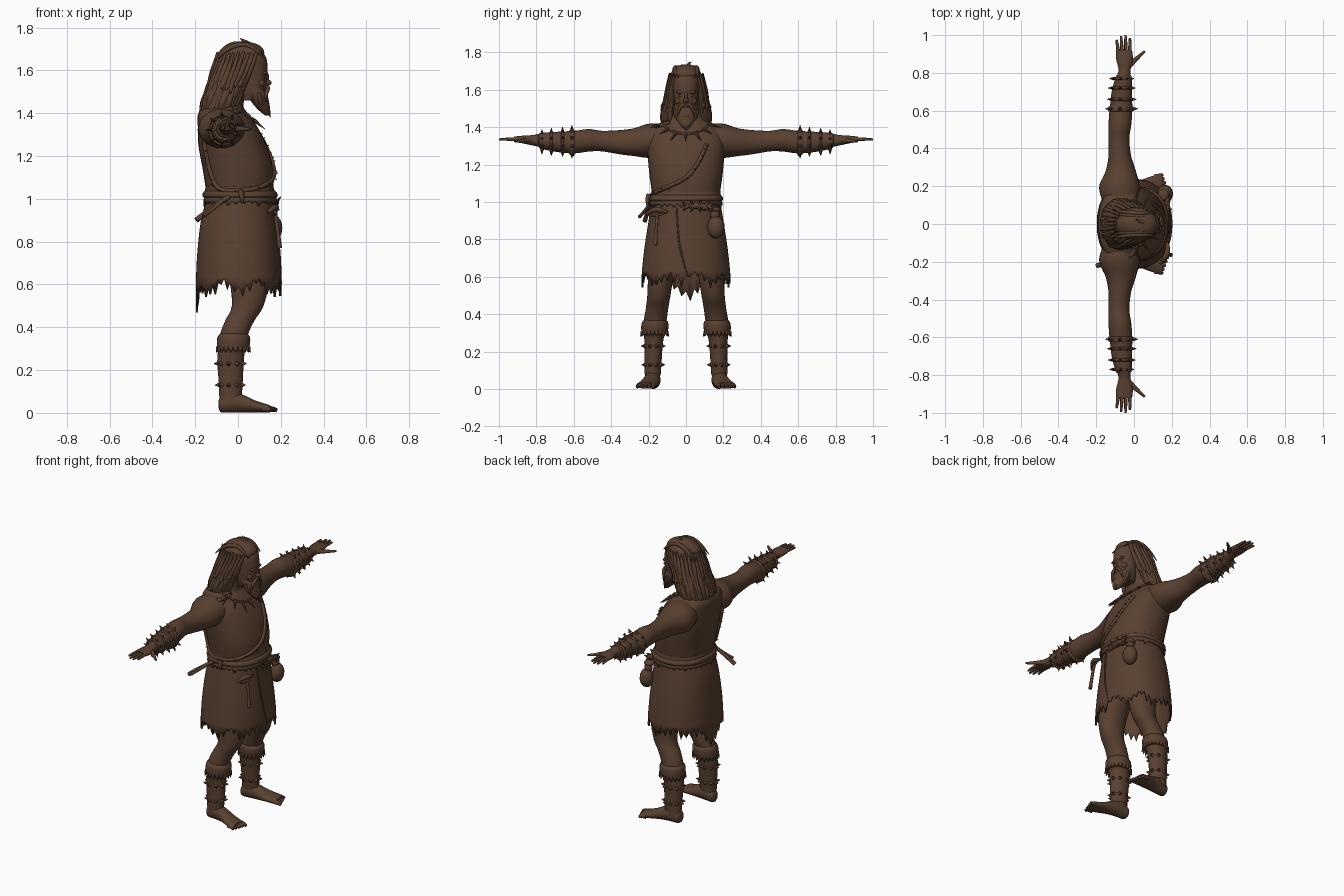
import bpy, bmesh, math, random
from mathutils import Vector
from mathutils.bvhtree import BVHTree

random.seed(4)
if "Cube" in bpy.data.objects:
    bpy.data.objects.remove(bpy.data.objects["Cube"])

U = 0.01  # all part sizes are in hundredths
brown = bpy.data.materials.new("weathered_brown")
brown.use_nodes = True
tone = (0.1, 0.052, 0.03, 1)
brown.diffuse_color = tone
brown.node_tree.nodes["Principled BSDF"].inputs["Base Color"].default_value = tone
parts = []


def finish(name, bm):
    bmesh.ops.recalc_face_normals(bm, faces=bm.faces)
    mesh = bpy.data.meshes.new(name)
    bm.to_mesh(mesh)
    bm.free()
    mesh.materials.append(brown)
    ob = bpy.data.objects.new(name, mesh)
    bpy.context.collection.objects.link(ob)
    parts.append(ob)
    return ob


def smooth_rows(rows, steps):
    """Catmull-Rom interpolation between cross-sections."""
    rows = [Vector(r) for r in rows]
    out = []
    for i in range(len(rows) - 1):
        a, b, c, d = rows[max(i - 1, 0)], rows[i], rows[i + 1], rows[min(i + 2, len(rows) - 1)]
        for k in range(steps):
            t = k / steps
            out.append(b + (c - a) * (t / 2) + (a * 2 - b * 5 + c * 4 - d) * (t * t / 2)
                       + (b * 3 - a - c * 3 + d) * (t ** 3 / 2))
    return out + [rows[-1]]


def power(v, p):
    return math.copysign(abs(v) ** p, v)


def point(axis, t, a, b):
    return Vector({"X": (t, a, b), "Y": (a, t, b), "Z": (a, b, t)}[axis]) * U


def loft(name, axis, rows, n=28, p=1, caps=True, hem=None):
    """Rows are (position, centre a, centre b, radius a, radius b)."""
    bm = bmesh.new()
    rings = []
    for t, a, b, ra, rb in smooth_rows(rows, 4):
        ring = []
        for i in range(n):
            w = math.tau * i / n
            ring.append(bm.verts.new(point(axis, t, a + ra * power(math.cos(w), p), b + rb * power(math.sin(w), p))))
        rings.append(ring)
    for low, high in zip(rings, rings[1:]):
        for i in range(n):
            j = (i + 1) % n
            bm.faces.new((low[i], low[j], high[j], high[i]))
    if caps:
        bm.faces.new(rings[0])
        bm.faces.new(rings[-1])
    if hem:
        for i, v in enumerate(rings[0]):
            v.co.z += hem(i, math.tau * i / n) * U
    return finish(name, bm)


def tubes(name, paths, cyclic=False):
    """Each path is (points, radii)."""
    cu = bpy.data.curves.new(name, "CURVE")
    cu.dimensions = "3D"
    cu.bevel_depth = U
    cu.bevel_resolution = 2
    cu.use_fill_caps = True
    cu.resolution_u = 5
    for pts, radii in paths:
        s = cu.splines.new("NURBS")
        s.points.add(len(pts) - 1)
        for q, co, r in zip(s.points, pts, radii):
            q.co = (*(Vector(co) * U), 1)
            q.radius = r
        s.order_u = 3
        s.use_endpoint_u = not cyclic
        s.use_cyclic_u = cyclic
    ob = bpy.data.objects.new(name, cu)
    bpy.context.collection.objects.link(ob)
    mesh = bpy.data.meshes.new_from_object(ob.evaluated_get(bpy.context.evaluated_depsgraph_get()))
    bpy.data.objects.remove(ob)
    bm = bmesh.new()
    bm.from_mesh(mesh)
    return finish(name, bm)


def spikes(name, items, n=7):
    """Cones: (base, direction, radius, length)."""
    bm = bmesh.new()
    for pos, way, r, length in items:
        way = Vector(way).normalized()
        made = bmesh.ops.create_cone(bm, cap_ends=True, segments=n, radius1=r * U, radius2=r * U / 8, depth=length * U)
        rot = way.to_track_quat("Z", "Y")
        for v in made["verts"]:
            v.co = rot @ v.co + (Vector(pos) + way * length / 2) * U
    return finish(name, bm)


def blobs(name, items):
    """Ellipsoids: (centre, radii)."""
    bm = bmesh.new()
    for pos, radii in items:
        for v in bmesh.ops.create_uvsphere(bm, u_segments=16, v_segments=10, radius=1)["verts"]:
            v.co = (Vector(a * b for a, b in zip(v.co, radii)) + Vector(pos)) * U
    return finish(name, bm)


def band_spikes(axis, t, a, b, ra, rb, count, r, length):
    out = []
    for i in range(count):
        w = math.tau * (i + 0.5) / count
        pos = point(axis, t, a + ra * math.cos(w), b + rb * math.sin(w)) / U
        out.append((pos, point(axis, 0, math.cos(w), math.sin(w)), r, length))
    return out


# Torso and garments
torso = loft("torso", "Z", [(92, 1.5, 0, 15, 18), (104, .8, 0, 15.8, 18.2), (114, 0, 0, 16.5, 19.5),
                            (125, -2.5, 0, 16, 20.5), (134, -5, 0, 13.8, 21), (140, -7, 0, 11.5, 18),
                            (144, -6, 0, 8.5, 11), (152, -1, 0, 6, 6)], p=.88)
shape = bmesh.new()
shape.from_mesh(torso.data)
surface = BVHTree.FromBMesh(shape)
shape.free()


def on_body(p, lift=0.3):
    co, normal, _, _ = surface.find_nearest(Vector(p) * U)
    return co / U + normal * lift, normal


def skirt_hem(i, w):
    return -7 * max(0, -math.cos(w)) ** 10 - (i % 2) * random.uniform(2, 6) + 2 * math.sin(i * .6)


skirt = loft("skirt", "Z", [(61, .3, 0, 20, 23.8), (75, .2, 0, 19.2, 22.3), (90, .3, 0, 17.6, 20),
                            (101, 1.2, 0, 15.6, 18.2)], n=80, p=.9, caps=False, hem=skirt_hem)
tunic_hem = loft("tunic_hem", "Z", [(99, 1, 0, 17.2, 19.6), (102, 1, 0, 16.6, 19),
                                    (106, .6, 0, 15.8, 18.2)], n=64, p=.88, caps=False,
                 hem=lambda i, w: -(i % 2) * random.uniform(.5, 2.5))
for cloth in (skirt, tunic_hem):
    mod = cloth.modifiers.new("thickness", "SOLIDIFY")
    mod.thickness = U
tubes("skirt_overlap", [([(17.2, -5, 97), (18.8, -4.5, 82), (19.8, -2, 70), (20.2, 1, 60)], (.4, .5, .5, .3))])
loft("belt", "Z", [(100.5, 1, 0, 16.9, 19.2), (101.5, 1, 0, 17.6, 19.9), (103, .9, 0, 17.2, 19.4),
                   (104, .9, 0, 16, 18.2)], p=.88)

# Ragged trim of the one-shouldered wrap
trim = [(9, 11, 131), (14, 7, 122), (17, 0, 113), (13, -12, 107), (3, -19, 104), (-10, -16, 105),
        (-16, -15, 115), (-18, -16, 128), (-14, -20, 138), (-6, -21, 140), (0, -13, 140), (0, -8, 142)]
trim = [on_body(q) for q in smooth_rows(trim, 4)]
tubes("wrap_trim", [([q for q, _ in trim], [1.1] * len(trim))])
spikes("trim_fur", [(q, nrm + Vector([random.uniform(-1, 1) for _ in range(3)]), .6, 2) for q, nrm in trim])

# Tooth necklace
cord = []
for i in range(15):
    w = math.pi * (i / 14 - .5)
    cord.append(on_body((10 * math.cos(w) - 3, 11.5 * math.sin(w), 141 - 5 * math.cos(w)), .5))
tubes("necklace_cord", [([q for q, _ in cord], [.6] * len(cord))])
spikes("necklace_teeth", [(q, nrm * .8 + Vector((0, q.y * .07, -1)), 1, 6 + 2 * (i % 4 == 1))
                          for i, (q, nrm) in enumerate(cord) if i % 2])

# Head and face
loft("head", "Z", [(146, 5, 0, 4, 4.5), (150, 6.5, 0, 6.5, 6), (156, 6.3, 0, 7.3, 6.6), (162, 6, 0, 7.8, 7),
                   (167, 5, 0, 7.6, 7), (171, 4, 0, 4, 4)])
blobs("nose_and_brow", [((14, 0, 154.3), (1.7, 1.4, 1.3)), ((13.3, 0, 156.5), (1.2, .9, 3)),
                        ((12.4, 2.8, 158.8), (1.3, 2.6, .9)), ((12.4, -2.8, 158.8), (1.3, 2.6, .9))])
blobs("eyes", [((12.3, s * 2.7, 157), (.9, 1.2, .8)) for s in (-1, 1)])
blobs("cheeks", [((10.6, s * 3.8, 154), (2, 2, 2)) for s in (-1, 1)])

# Beard and moustache
loft("beard", "Z", [(139, 13.6, 0, 1, 1.2), (142, 12, 0, 3, 3.7), (146, 10, 0, 4.2, 5.6), (150, 8.5, 0, 5, 6.3),
                    (154, 6, 0, 4, 6)])
tubes("moustache", [([(14, s * .4, 152.6), (14.2, s * 2.4, 151.8), (12.8, s * 4.4, 148.5), (13, s * 4.6, 145)],
                     (.7, 1.1, .9, .1)) for s in (-1, 1)])
strands = []
for i in range(15):
    y = (i - 7) * .85
    front = 13.4 - .09 * y * y
    strands.append(([(front - .6, y, 150), (front, y, 146), (front + 1, y * .7, 141 + abs(y) * .5),
                     (front + 1.8, y * .55, 137.6 + abs(y) * .8)], (.7, 1, .8, .05)))
tubes("beard_strands", strands)

# Hair
hair = [(173.5, 1, 0, 3, 2.5), (172, 2, 0, 7.5, 5.5), (168, 1.5, 0, 10.8, 8.5), (160, -1.5, 0, 10, 10),
        (152, -4.5, 0, 9, 11.3), (146, -7, 0, 9, 12.2), (141, -8.5, 0, 8, 11.5)]
loft("hair", "Z", hair)
locks = []
for layer in range(3):
    for i in range(23):
        w = math.radians(48 + 264 * (i + .5 * (layer % 2)) / 22)
        path = []
        for k, (z, x, y, rx, ry) in enumerate(hair[2 + (layer == 1):]):
            puff = 1 + random.uniform(-.02, .06)
            path.append((x + rx * puff * math.cos(w), ry * puff * math.sin(w), z + random.uniform(-1, 1)))
        if layer == 2:
            path = path[:3]
        end = Vector(path[-1])
        path.append(end + Vector((1.6 * math.cos(w), 2.4 * math.sin(w), -random.uniform(.5, 4))))
        locks.append((path, [.5] + [random.uniform(1, 1.7) for _ in path[2:]] + [.05]))
for i in range(9):
    y = i - 4
    locks.append(([(11.5, y * 1.5, 166.5), (8, y * 1.5, 170.5), (2, y * 1.4, 172.6), (-6, y * 1.6, 170),
                   (-11.5, y * 1.8, 164)], (.3, 1, 1.2, 1.2, .1)))
locks.append(([(6, 1, 172), (2, 1, 174), (1, 3, 175)], (1, 1, .05)))
tubes("hair_locks", locks)

for s, side in ((1, "left"), (-1, "right")):
    # Arm, hand and spiked bracer
    arm = [(8, -6, 133, 9, 8), (19, -7.7, 132.8, 10.8, 9.2), (28, -7, 132, 8, 7.4), (36, -7.5, 132, 6, 6.4),
           (45, -8, 132.6, 5.5, 5.5), (52, -7.5, 133, 6, 6), (60, -7, 132, 6, 6), (70, -6.5, 132, 5, 5),
           (78, -5.5, 133, 3.6, 3.6), (82, -5, 133, 3.2, 2.8), (87, -5, 133.4, 4.4, 2.1),
           (92, -5.2, 133.6, 4.2, 1.4)]
    loft(side + "_arm", "Y", [(t * s, *rest) for t, *rest in arm])
    fingers = [([(x * .8 - 1, s * 88, 133.5), (x, s * 94, 133.8), (x * 1.08, s * tip, 133.4)], (1, 1, .6))
               for x, tip in ((-8.6, 97.5), (-6.4, 99.5), (-4.2, 100), (-2, 98.5))]
    fingers.append(([(-3.5, s * 83, 133), (0, s * 86.5, 132.7), (5.8, s * 91.5, 132.5)], (1.7, 1.3, .6)))
    tubes(side + "_fingers", fingers)
    loft(side + "_bracer", "Y", [(s * t, *rest) for t, *rest in
                                 ((59.5, -7, 131.7, 6, 6), (60, -7, 131.7, 6.8, 7), (62, -7, 131.8, 6.5, 6.7),
                                  (63, -6.8, 132, 5.9, 5.9), (70, -6.4, 132.2, 5.4, 5.3),
                                  (78, -5.5, 132.8, 4.2, 4.1), (78.5, -5.5, 133, 3, 3))])
    studs = []
    for t, r in ((61, 6.4), (66, 5.5), (72, 5), (77, 4.2)):
        studs += band_spikes("Y", s * t, -6.3, 132.2, r, r, 9, 1, 2.6)
    spikes(side + "_bracer_spikes", studs)
    tubes(side + "_bracer_straps", [([(-6.3 + r * math.cos(k * .785), s * t, 132.3 + r * math.sin(k * .785))
                                      for k in range(8)], [.8] * 8) for t, r in ((66, 5.9), (72, 5.4), (77, 4.7))], True)

    # Leg, bare foot and fur boot
    leg = [(82, 1, 10, 9, 9), (62, 5, 13.2, 9, 7), (50, 4.5, 14.5, 7.4, 6.2), (43, .8, 15.5, 6.8, 6),
           (36, -2, 16.5, 6.5, 6), (25, -3.5, 17.2, 5.8, 4.6), (14, -3.4, 17.5, 5.2, 4.2), (4, -3.6, 18, 5, 4)]
    loft(side + "_leg", "Z", [(z, x, s * y, rx, ry) for z, x, y, rx, ry in leg])
    foot = [(-9, 17.2, 4, 1.5, 2), (-7.8, 17.4, 4, 3.4, 3.8), (-3, 17.8, 5, 4.2, 4.8), (3, 18.6, 4.2, 4.4, 4),
            (8, 19.8, 3, 5.1, 2.8), (13, 21, 2.2, 5.3, 2), (15, 21.3, 1.9, 4.8, 1.6)]
    loft(side + "_foot", "X", [(x, s * y, z, ry, rz) for x, y, z, ry, rz in foot])
    tubes(side + "_toes", [([(11, s * (17.4 + i * 1.9), 2), (15.5 - i * .5, s * (17.4 + i * 2), 2.2),
                             (18.2 - i * .8, s * (17.7 + i * 2.1), 1.1)], (1.5, 1.5 - i * .1, .9)) for i in range(5)])
    loft(side + "_boot", "Z", [(z, x, s * y, rx, ry) for z, x, y, rx, ry in
                               ((8, -3.5, 17.8, 5.3, 4.3), (14, -3.4, 17.6, 5.6, 4.5), (24, -3.5, 17.3, 6.2, 4.9),
                                (29, -3, 17, 6.4, 5.6), (30.5, -2.3, 16.8, 7.5, 7), (35, -2, 16.6, 7.7, 7.2),
                                (37, -2, 16.5, 6.4, 6))])
    studs = []
    for z, r in ((13, 4.9), (23, 5.3)):
        studs += band_spikes("Z", z, -3.4, s * 17.5, r + .5, r - .6, 9, 1.2, 2)
    spikes(side + "_boot_studs", studs)
    fur = band_spikes("Z", 30.5, -2.2, s * 16.8, 7, 6.5, 20, 1.2, 2.6)
    spikes(side + "_boot_fur", [(q, way + Vector((0, 0, -.02)), r, n) for q, way, r, n in fur])

# Items hanging from the belt
blobs("belt_pouch", [((16.5, 16, 86.5), (4.2, 4.7, 6)), ((15.8, 15.5, 93), (2.4, 2.6, 3)),
                     ((15.5, 15.2, 96), (3, 3.2, 1.5))])
blobs("belt_fur", [((17.5, 6, 98), (1.6, 5.5, 1.8)), ((17, 10, 97.5), (1.8, 2.5, 2))])
spikes("belt_fur_tufts", [((17.5, y, 98), (.5, (y - 6) * .2, z), 1.3, 4)
                          for y in (1, 4, 7, 10, 12) for z in (-1, .6)])
tubes("belt_hammer", [([(17.2, -15, 95), (18.5, -16, 86), (19.5, -16.4, 77)], (.9, .8, 1.1)),
                      ([(17.5, -10, 94.5), (18.2, -14, 96), (16.5, -18, 96), (14, -21, 93.5)], (.8, 1.5, 1.5, .8)),
                      ([(17.6, -11, 95), (18.5, -15, 91.5), (15.5, -20, 93)], (.6, .6, .6))])
tubes("belt_knives", [([(-4, -18.5, 101), (-11, -20, 97), (-19.5, -22, 90)], (1.2, 1, 1.3)),
                      ([(-6, -18.5, 100), (-12, -22, 95), (-16, -25, 92)], (1, .8, .9))])
tubes("belt_tie", [([(1, -20, 104), (2, -20.8, 101), (2, -20.6, 98)], (1.2, 1.3, .5))])

# Smooth shading with sharp creases kept
bpy.ops.object.select_all(action="DESELECT")
for ob in parts:
    ob.select_set(True)
bpy.context.view_layer.objects.active = parts[0]
bpy.ops.object.shade_smooth_by_angle(angle=math.radians(50))
